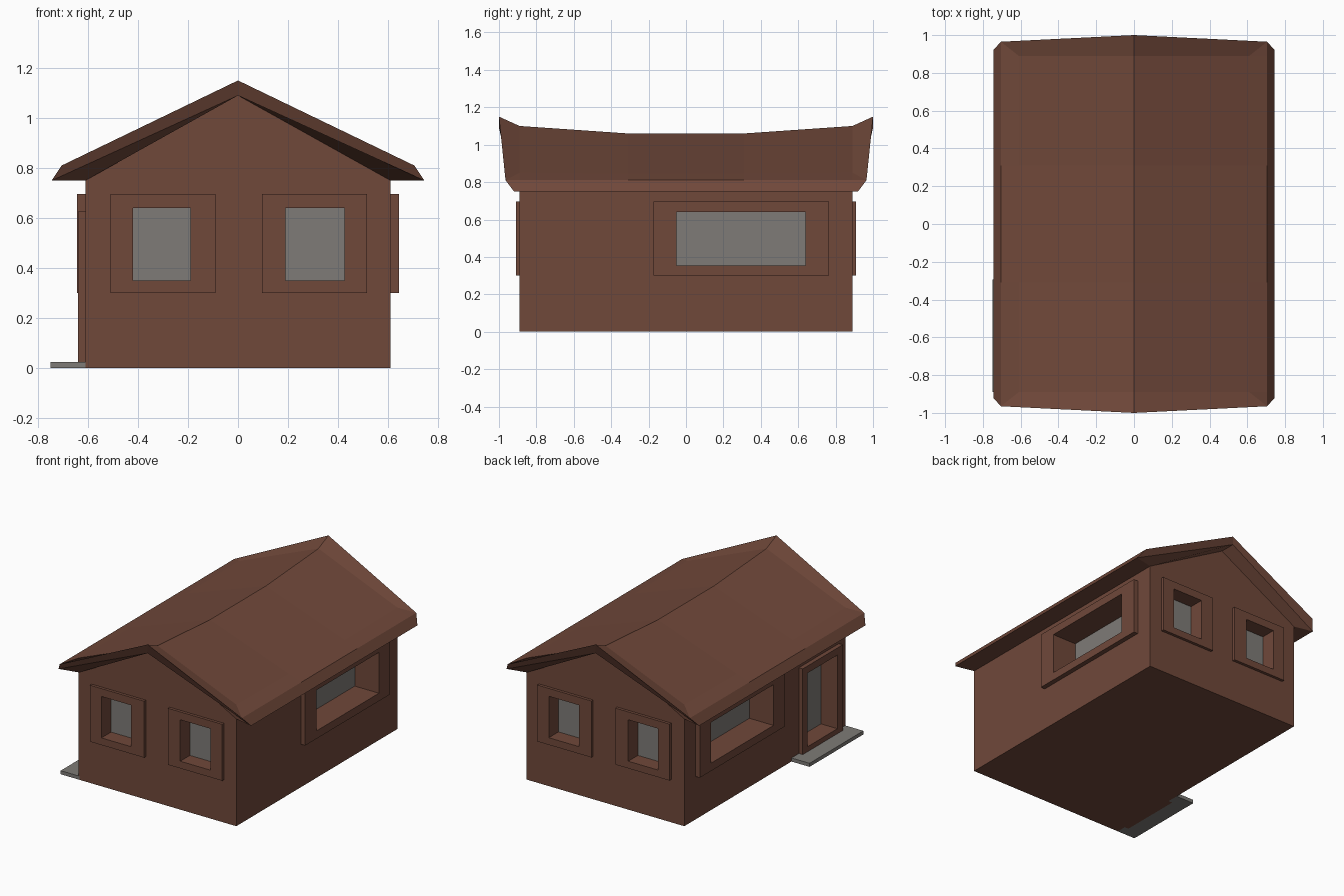
import bpy, bmesh
from mathutils import Vector

if "Cube" in bpy.data.objects:
    bpy.data.objects.remove(bpy.data.objects["Cube"])


def material(name, rgb):
    m = bpy.data.materials.new(name)
    m.diffuse_color = (*rgb, 1)
    m.use_nodes = True
    m.node_tree.nodes["Principled BSDF"].inputs["Base Color"].default_value = m.diffuse_color
    return m


BROWN = material("brown_wood", (0.162, 0.065, 0.042))
GREY = material("grey_glass_and_stone", (0.209, 0.198, 0.184))


def finish(name, bm, mat):
    bmesh.ops.remove_doubles(bm, verts=bm.verts, dist=0.0005)
    bmesh.ops.recalc_face_normals(bm, faces=bm.faces)
    me = bpy.data.meshes.new(name)
    bm.to_mesh(me)
    bm.free()
    me.materials.append(mat)
    ob = bpy.data.objects.new(name, me)
    bpy.context.scene.collection.objects.link(ob)
    return ob


def box(name, lo, hi, mat):
    bm = bmesh.new()
    bmesh.ops.create_cube(bm, size=1)
    lo, hi = Vector(lo), Vector(hi)
    for v in bm.verts:
        v.co = Vector([(lo[i] + hi[i]) / 2 + v.co[i] * (hi[i] - lo[i]) for i in range(3)])
    return finish(name, bm, mat)


def loft(name, rows, caps, mat):
    """Skin closed sections together and close both ends."""
    bm = bmesh.new()
    vs = [[bm.verts.new(p) for p in row] for row in rows]
    n = len(rows[0])
    for a, b in zip(vs, vs[1:]):
        for i in range(n):
            j = (i + 1) % n
            loop = [a[i], a[j], b[j], b[i]]
            # collapsed sides become triangles
            keep = [v for k, v in enumerate(loop) if (v.co - loop[k - 1].co).length > 0.0005]
            if len(keep) > 2:
                bm.faces.new(keep)
    for end in (vs[0], vs[-1]):
        for c in caps:
            bm.faces.new([end[i] for i in c])
    return finish(name, bm, mat)


def carve(target, cutter):
    mod = target.modifiers.new("opening", "BOOLEAN")
    mod.operation = "DIFFERENCE"
    mod.solver = "EXACT"
    mod.object = cutter


# House walls with gables, sagging with the roof in the middle
rows = []
for y, top in ((-0.89, 1.09), (-0.31, 1.03), (0.31, 1.03), (0.89, 1.09)):
    rows.append([(-0.61, y, 0), (0.61, y, 0), (0.61, y, 0.75), (0, y, top), (-0.61, y, 0.75)])
walls = loft("walls", rows, [(0, 1, 2, 3, 4)], BROWN)

# Roof with sagging ridge, flared ends and chamfered eaves
rows = []
for y, ridge, under in ((-1, 1.15, 1.09), (-0.89, 1.10, 1.09), (-0.31, 1.06, 1.03),
                        (0.31, 1.06, 1.03), (0.89, 1.10, 1.09), (1, 1.15, 1.09)):
    if abs(y) == 1:
        half = [(0.705, 0.965 * y, 0.81), (0.705, 0.965 * y, 0.81),
                (0.745, 0.92 * y, 0.75), (0.745, 0.92 * y, 0.75)]
    else:
        sh = 0.81 + (ridge - 0.81) * 0.14
        half = [(0.61, y, sh), (0.705, y, 0.81), (0.745, y, 0.75), (0.61, y, 0.75)]
    rows.append([(0, y, ridge)] + half + [(0, y, under)]
                + [(-x, b, z) for x, b, z in reversed(half)])
loft("roof", rows, [(0, 2, 3, 5), (0, 8, 7, 5)], BROWN)

helpers, cut_objects = [], [walls]


def opening(name, axis, side, wall, outer, frame, hole, depth):
    """Raised frame, recess and pane; frame and hole are (a0, a1, z0, z1)."""
    def span(rect, n0, n1):
        n0, n1 = sorted((side * n0, side * n1))
        a0, a1, z0, z1 = rect
        if axis == "x":
            return (n0, a0, z0), (n1, a1, z1)
        return (a0, n0, z0), (a1, n1, z1)

    fr = box(name + "_frame", *span(frame, wall - 0.01, outer), BROWN)
    cut = box(name + "_cutter", *span(hole, outer - depth, outer + 0.1), BROWN)
    cut.hide_render = True
    carve(walls, cut)
    carve(fr, cut)
    helpers.append(cut)
    cut_objects.append(fr)
    box(name + "_pane", *span(hole, outer - depth - 0.003, outer - depth + 0.003), GREY)


# Two windows on each gable end, one wide window on each long side
for s, end in ((-1, "front"), (1, "back")):
    opening(end + "_right_window", "y", s, 0.89, 0.91,
            (0.095, 0.515, 0.30, 0.695), (0.19, 0.425, 0.35, 0.64), 0.11)
    opening(end + "_left_window", "y", s, 0.89, 0.91,
            (-0.51, -0.09, 0.30, 0.695), (-0.42, -0.19, 0.35, 0.64), 0.11)
for s, end in ((-1, "left"), (1, "right")):
    opening(end + "_wide_window", "x", s, 0.61, 0.643,
            (-0.175, 0.765, 0.30, 0.695), (-0.05, 0.64, 0.355, 0.64), 0.19)

# Door on the left side
opening("door", "x", -1, 0.61, 0.64, (-0.82, -0.377, 0, 0.625), (-0.76, -0.43, 0.06, 0.575), 0.13)

# Bake the openings, then drop the cutters
bpy.context.view_layer.update()
deps = bpy.context.evaluated_depsgraph_get()
baked = [(o, bpy.data.meshes.new_from_object(o.evaluated_get(deps))) for o in cut_objects]
for o, me in baked:
    o.modifiers.clear()
    o.data = me
    me.materials.clear()
    me.materials.append(BROWN)
    for p in me.polygons:
        p.material_index = 0
for o in helpers:
    bpy.data.objects.remove(o)

# Doorstep slab
box("doorstep", (-0.75, -0.89, 0), (-0.605, -0.295, 0.025), GREY)
